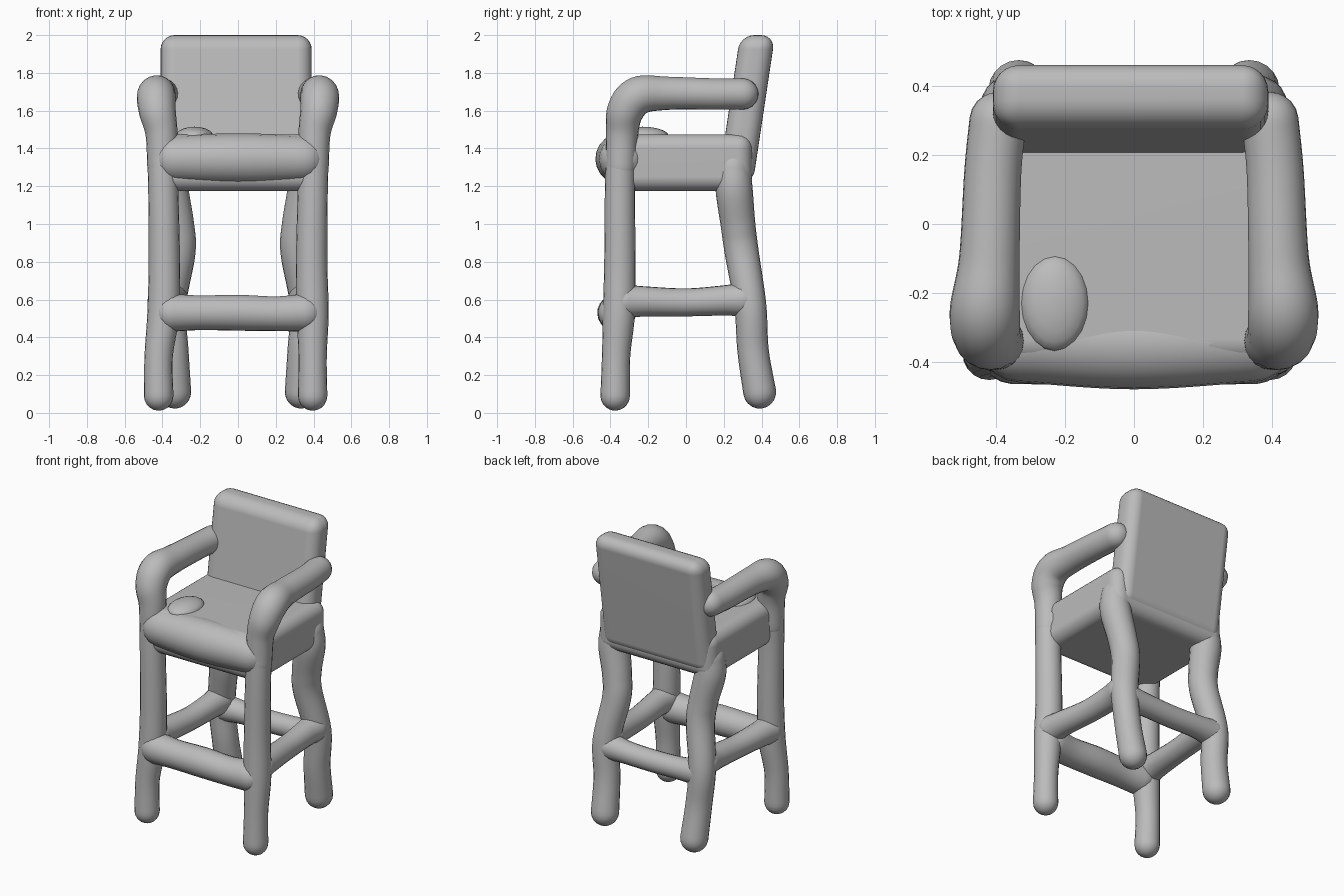
import bpy, bmesh, math
from mathutils import Vector, Quaternion

cube = bpy.data.objects.get("Cube")
if cube:
    bpy.data.objects.remove(cube, do_unlink=True)

# One flat clay grey for everything
clay = bpy.data.materials.new("clay grey")
clay.use_nodes = True
grey = (0.5, 0.5, 0.5, 1)
clay.diffuse_color = grey
clay.node_tree.nodes["Principled BSDF"].inputs["Base Color"].default_value = grey

SIDES = 20
STEPS = 8


def finish(bm, name):
    bmesh.ops.recalc_face_normals(bm, faces=bm.faces)
    for face in bm.faces:
        face.smooth = True
    mesh = bpy.data.meshes.new(name)
    bm.to_mesh(mesh)
    bm.free()
    mesh.materials.append(clay)
    obj = bpy.data.objects.new(name, mesh)
    bpy.context.collection.objects.link(obj)
    return obj


def spline(points):
    """Catmull-Rom samples through (x, y, z, radius) points."""
    p = [Vector(q) for q in points]
    p = [2 * p[0] - p[1]] + p + [2 * p[-1] - p[-2]]
    out = []
    for a, b, c, d in zip(p, p[1:], p[2:], p[3:]):
        for i in range(STEPS):
            t = i / STEPS
            out.append(0.5 * (2 * b + (c - a) * t + (2 * a - 5 * b + 4 * c - d) * t * t
                              + (3 * b - a - 3 * c + d) * t ** 3))
    return out + [p[-2]]


def tube(name, points):
    """Round limb with varying thickness and domed ends."""
    path = spline(points)
    pos = [s.to_3d() for s in path]
    rad = [s[3] for s in path]
    last = len(pos) - 1
    tan = [(pos[min(i + 1, last)] - pos[max(i - 1, 0)]).normalized() for i in range(last + 1)]
    domes = [math.radians(a) for a in (18, 36, 54, 70, 83)]
    rings = [(pos[0] - tan[0] * rad[0] * math.sin(a), tan[0], rad[0] * math.cos(a))
             for a in reversed(domes)]
    rings += list(zip(pos, tan, rad))
    rings += [(pos[-1] + tan[-1] * rad[-1] * math.sin(a), tan[-1], rad[-1] * math.cos(a))
              for a in domes]
    bm = bmesh.new()
    turn = Vector((0, 0, 1)).rotation_difference(tan[0])
    before, loops = tan[0], []
    for centre, direction, r in rings:
        turn = before.rotation_difference(direction) @ turn
        before = direction
        loop = []
        for k in range(SIDES):
            a = math.tau * k / SIDES
            loop.append(bm.verts.new(centre + turn @ Vector((r * math.cos(a), r * math.sin(a), 0))))
        loops.append(loop)
    for lo, hi in zip(loops, loops[1:]):
        for k in range(SIDES):
            n = (k + 1) % SIDES
            bm.faces.new((lo[k], lo[n], hi[n], hi[k]))
    bm.faces.new(loops[0])
    bm.faces.new(loops[-1])
    return finish(bm, name)


def cushion(name, centre, size, rounding, lean=0.0):
    """Soft rounded block, optionally leaning back with height."""
    bm = bmesh.new()
    bmesh.ops.create_cube(bm, size=1)
    for v in bm.verts:
        v.co = Vector([c * s for c, s in zip(v.co, size)])
        v.co.y += lean * v.co.z
        v.co += Vector(centre)
    bmesh.ops.bevel(bm, geom=bm.edges[:], offset=rounding, segments=6,
                    profile=0.5, affect='EDGES', clamp_overlap=True)
    obj = finish(bm, name)
    mod = obj.modifiers.new("even shading", 'WEIGHTED_NORMAL')
    mod.keep_sharp = False
    return obj


def flip(points, side):
    return [(x * side, y, z, r) for x, y, z, r in points]


# Seat block with its padded front roll
cushion("seat", (0, -0.03, 1.325), (0.87, 0.76, 0.3), 0.075)
tube("seat_front_roll", [(-0.33, -0.335, 1.345, 0.125), (0, -0.345, 1.345, 0.135),
                         (0.34, -0.335, 1.345, 0.125)])

# Small lump on the seat top
lump = bmesh.new()
bmesh.ops.create_uvsphere(lump, u_segments=20, v_segments=10, radius=1)
for v in lump.verts:
    v.co = Vector((-0.23 + 0.1 * v.co.x, -0.23 + 0.14 * v.co.y, 1.465 + 0.05 * v.co.z))
finish(lump, "seat_lump")

# Leaning backrest
cushion("backrest", (-0.01, 0.32, 1.605), (0.8, 0.185, 0.79), 0.075, lean=0.15)

# Legs, armrests and side rungs on both sides
for label, side, foot in (("left", 1, 0.395), ("right", -1, 0.42)):
    tube(label + "_front_leg", flip([
        (foot, -0.375, 0.09, 0.078), (foot, -0.37, 0.3, 0.075), (0.395, -0.355, 0.53, 0.085),
        (0.39, -0.35, 0.8, 0.083), (0.395, -0.35, 1.15, 0.08), (0.4, -0.345, 1.35, 0.08)], side))
    tube(label + "_back_leg", flip([
        (0.335, 0.39, 0.11, 0.087), (0.345, 0.355, 0.33, 0.083), (0.36, 0.34, 0.57, 0.085),
        (0.315, 0.295, 0.85, 0.09), (0.325, 0.275, 1.0, 0.092), (0.36, 0.255, 1.18, 0.098),
        (0.36, 0.25, 1.3, 0.09)], side))
    tube(label + "_armrest", flip([
        (0.4, -0.345, 1.3, 0.08), (0.405, -0.338, 1.48, 0.085), (0.427, -0.32, 1.6, 0.098),
        (0.433, -0.25, 1.68, 0.102), (0.42, -0.1, 1.692, 0.088), (0.41, 0.15, 1.688, 0.083),
        (0.395, 0.3, 1.688, 0.083)], side))
    tube(label + "_side_rung", flip([
        (0.39, -0.32, 0.59, 0.09), (0.385, -0.22, 0.59, 0.08), (0.365, 0, 0.585, 0.074),
        (0.355, 0.2, 0.595, 0.08), (0.355, 0.3, 0.6, 0.09)], side))

# Front and back rungs, thicker where they meet the legs
tube("front_rung", [(-0.35, -0.365, 0.53, 0.1), (-0.2, -0.375, 0.53, 0.092),
                    (0, -0.375, 0.53, 0.095), (0.2, -0.375, 0.525, 0.092),
                    (0.35, -0.365, 0.53, 0.1)])
tube("back_rung", [(-0.33, 0.34, 0.54, 0.085), (-0.2, 0.35, 0.535, 0.072),
                   (0, 0.35, 0.53, 0.07), (0.2, 0.35, 0.535, 0.072),
                   (0.33, 0.34, 0.54, 0.085)])
